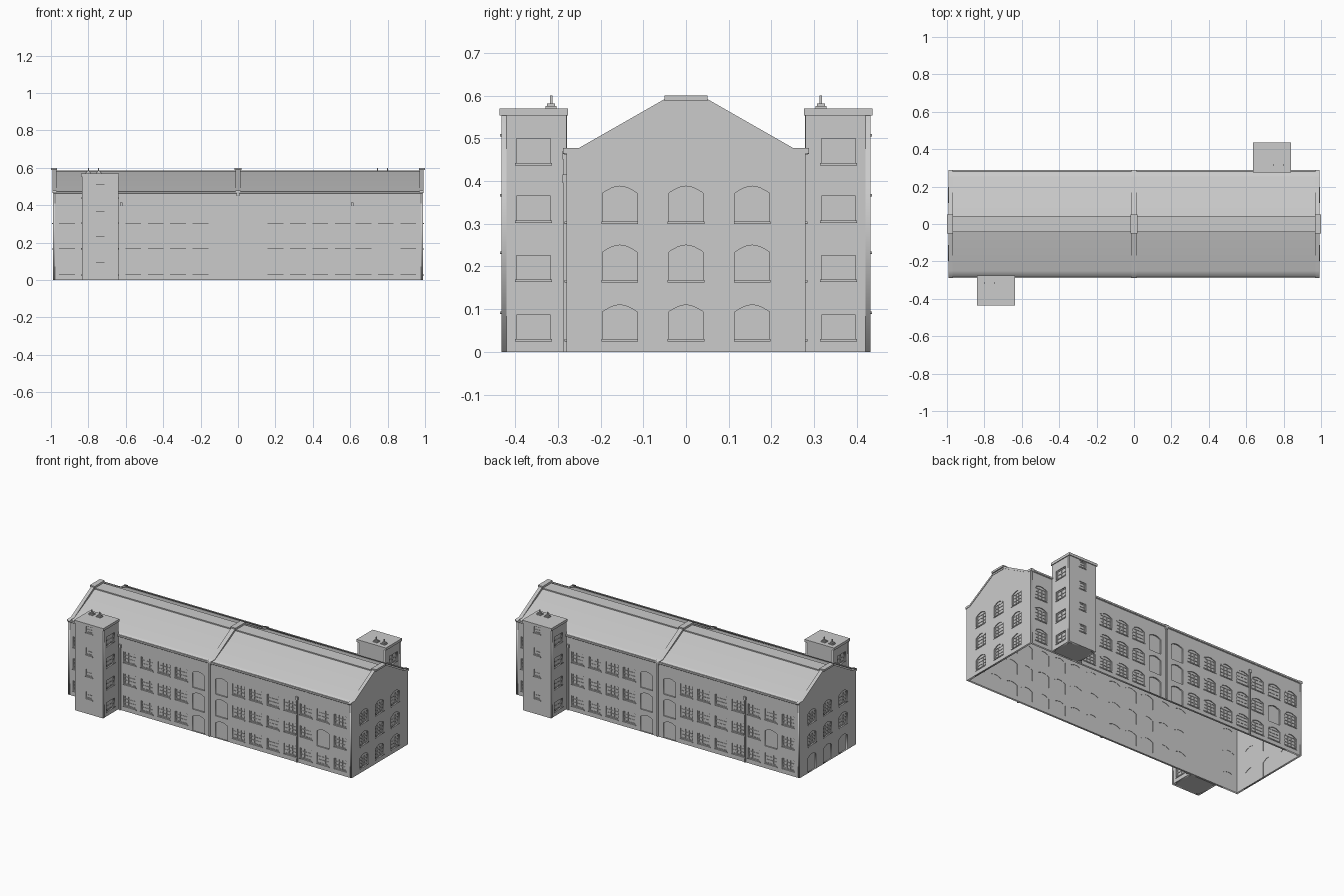
import bpy
from math import pi, sin
from mathutils import Matrix, Vector

if "Cube" in bpy.data.objects:
    bpy.data.objects.remove(bpy.data.objects["Cube"])


def facing(yaw, origin=(0, 0, 0)):
    # local x = along wall, local y = up, local z = outward (yaw 0 faces -y)
    return (Matrix.Translation(origin) @ Matrix.Rotation(yaw, 4, 'Z')
            @ Matrix.Rotation(pi / 2, 4, 'X'))


def slab(name, polys, m, w0, w1):
    # filled flat outlines with holes, extruded from w0 to w1 along outward axis
    cu = bpy.data.curves.new(name, 'CURVE')
    cu.dimensions = '2D'
    cu.fill_mode = 'BOTH'
    cu.extrude = (w1 - w0) / 2
    for pts in polys:
        sp = cu.splines.new('POLY')
        sp.points.add(len(pts) - 1)
        for p, (u, v) in zip(sp.points, pts):
            p.co = (u, v, 0, 1)
        sp.use_cyclic_u = True
    ob = bpy.data.objects.new(name, cu)
    bpy.context.collection.objects.link(ob)
    ob.matrix_world = m @ Matrix.Translation((0, 0, (w0 + w1) / 2))
    bpy.ops.object.select_all(action='DESELECT')
    ob.select_set(True)
    bpy.context.view_layer.objects.active = ob
    bpy.ops.object.convert(target='MESH')


def box(name, x0, x1, y0, y1, z0, z1, spin=0):
    bpy.ops.mesh.primitive_cube_add(size=1)
    ob = bpy.context.object
    ob.name = name
    c = Vector(((x0 + x1) / 2, (y0 + y1) / 2, (z0 + z1) / 2))
    ob.matrix_world = (Matrix.Rotation(spin, 4, 'Z') @ Matrix.Translation(c)
                       @ Matrix.Diagonal((x1 - x0, y1 - y0, z1 - z0, 1)))


def rect(u0, u1, v0, v1):
    return [(u0, v0), (u1, v0), (u1, v1), (u0, v1)]


def opening(u, v0, v1, w, rise):
    if not rise:
        return rect(u - w / 2, u + w / 2, v0, v1)
    arch = [(u + w / 2 - w * i / 8, v1 - rise + rise * sin(pi * i / 8)) for i in range(9)]
    return [(u - w / 2, v0), (u + w / 2, v0)] + arch


def panes(u, v0, v1, w, nu, nv):
    e, g = 0.006, 0.003
    pw = (w - 2 * e - g * (nu - 1)) / nu
    ph = (v1 - v0 - 2 * e - g * (nv - 1)) / nv
    out = []
    for i in range(nu):
        for j in range(nv):
            a, b = u - w / 2 + e + i * (pw + g), v0 + e + j * (ph + g)
            out.append(rect(a, a + pw, b, b + ph))
    return out


def wall(name, outline, m, windows, doors, w, rise, grid):
    holes = [opening(u, a, b, w, rise) for u, a, b in windows + doors]
    slab(name + "_wall", [outline] + holes, m, -0.012, 0)
    if windows:
        frames, sills = [], []
        for u, a, b in windows:
            frames += [opening(u, a, b, w, rise)] + panes(u, a, b - rise * 0.7, w, *grid)
            sills.append(rect(u - w / 2 - .003, u + w / 2 + .003, a - .006, a))
        slab(name + "_window_frames", frames, m, -0.009, -0.005)
        slab(name + "_window_sills", sills, m, -0.003, 0.004)
    slab(name + "_glass_and_doors", holes, m, -0.010, -0.008)


FLOORS = [(.03, .11), (.168, .25), (.305, .388)]
DOORS = [(.002, .11), (.14, .25), (.277, .385)]
COLS = [-.915, -.56, -.44, -.32, -.2, .2, .32, .44, .56, .67, .79, .91]

# long front and back walls, the back being the front turned half round
for name, yaw in (("front", 0), ("back", pi)):
    wins = [(u, a, b) for u in COLS for a, b in FLOORS if not (u == .79 and a == .168)]
    doors = [(u, a, b) for u in (-.08, .08) for a, b in DOORS] + [(.79, .14, .25)]
    m = facing(yaw, (0, -.28 if yaw == 0 else .28, 0))
    wall(name, rect(-.979, .979, 0, .472), m, wins, doors, .085, .014, (3, 3))
    box(name + "_gutter", -.97, .97, -.288, -.28, .464, .474, yaw)
    # drainpipes
    for x, top in ((-.625, .415), (0, .47), (.61, .415)):
        box(name + "_drainpipe", x - .004, x + .004, -.287, -.279, 0, top, yaw)
        box(name + "_pipe_hopper", x - .007, x + .007, -.289, -.279, top - .02, top, yaw)

# gable end walls
gable = [(-.28, 0), (.28, 0), (.28, .468), (.25, .47), (.05, .584), (-.05, .584),
         (-.25, .47), (-.28, .468)]
for name, s in (("right_gable", 1), ("left_gable", -1)):
    lows = [(u, a, b) for u in (-.155, 0, .155) for a, b in FLOORS]
    doors = []
    if s < 0:
        doors = [(u, .002, .11) for u in (-.155, 0, .155)]
        lows = [k for k in lows if k[1] > .1]
    wall(name, gable, facing(s * pi / 2, (s * .99, 0, 0)), lows, doors, .08, .016, (3, 3))


def roof_band(name, half, x0, x1, t):
    # thin folded sheet following the roof, half = left side of the section
    top = half + [(-y, z) for y, z in reversed(half)]
    under = [(y, z - t) for y, z in reversed(top)]
    slab(name, [top + under], facing(pi / 2), x0, x1)


# roof, ridge and raised parapet copings
roof_band("roof", [(-.286, .472), (-.25, .476), (-.04, .58)], -.985, .985, .01)
box("ridge_strip", -.98, .98, -.042, .042, .575, .586)
coping = [(-.288, .478), (-.25, .478), (-.05, .592)]
for x0, x1 in ((-.992, -.97), (-.014, .014), (.97, .992)):
    roof_band("parapet_coping", coping, x0, x1, .013)
for x0, x1 in ((-1, -.967), (-.018, .018), (.967, 1)):
    box("parapet_cap", x0, x1, -.05, .05, .588, .6)

# stair towers, one in front on the left, one behind on the right
TALL = [(.03, .086), (.17, .226), (.308, .365), (.442, .5)]
SLITS = [(.095, .14), (.235, .28), (.37, .415), (.51, .55)]
for name, spin in (("front_tower", 0), ("back_tower", pi)):
    r = Matrix.Rotation(spin, 4, 'Z')
    wall(name + "_face", rect(-.0975, .0975, 0, .56), r @ facing(0, (-.7375, -.432, 0)),
         [(0, a, b) for a, b in SLITS], [], .045, 0, (1, 2))
    for side, s in (("_left", -1), ("_right", 1)):
        wall(name + side, rect(-.07, .07, 0, .56),
             r @ facing(s * pi / 2, (-.7375 + s * .0975, -.35, 0)),
             [(-.007 * s, a, b) for a, b in TALL], [], .08, 0, (2, 2))
    box(name + "_core", -.824, -.651, -.421, -.279, 0, .56, spin)
    box(name + "_cap", -.84, -.635, -.437, -.276, .554, .57, spin)
    # roof vents
    for x in (-.8, -.745):
        box(name + "_vent_base", x - .015, x + .015, -.329, -.303, .57, .576, spin)
        box(name + "_vent_block", x - .01, x + .01, -.325, -.307, .576, .582, spin)
        box(name + "_vent_pipe", x - .003, x + .003, -.319, -.313, .58, .6, spin)
